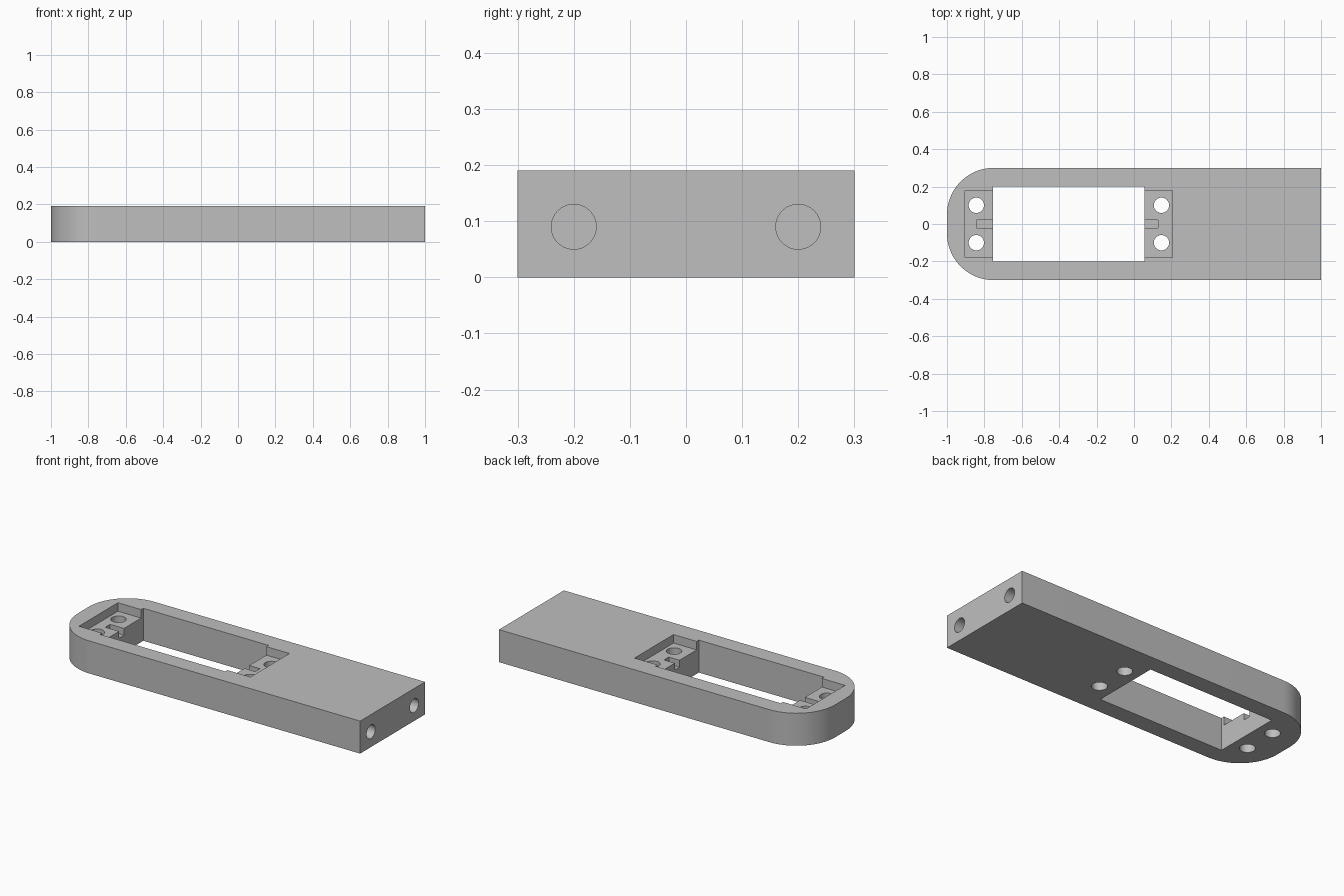
import bpy
import bmesh
from math import cos, sin, pi
from mathutils import Matrix, Vector

cube = bpy.data.objects.get("Cube")
if cube:
    bpy.data.objects.remove(cube, do_unlink=True)

# Main sizes
HALF_W, HEIGHT, CORNER = 0.30, 0.19, 0.25
SLOT_MIN, SLOT_MAX = -0.753, 0.057
POCKET_LEN, POCKET_FLOOR, NOTCH_FLOOR = 0.15, 0.14, 0.10

grey = bpy.data.materials.new("plain_grey")
grey.use_nodes = True
colour = (0.52, 0.52, 0.52, 1)
grey.diffuse_color = colour
grey.node_tree.nodes["Principled BSDF"].inputs["Base Color"].default_value = colour


def make_object(name, bm):
    bmesh.ops.recalc_face_normals(bm, faces=bm.faces)
    mesh = bpy.data.meshes.new(name)
    bm.to_mesh(mesh)
    bm.free()
    mesh.materials.append(grey)
    obj = bpy.data.objects.new(name, mesh)
    bpy.context.collection.objects.link(obj)
    return obj


def box(name, x0, x1, half_y, z0, z1):
    bm = bmesh.new()
    bmesh.ops.create_cube(bm, size=1)
    bmesh.ops.scale(bm, vec=(x1 - x0, 2 * half_y, z1 - z0), verts=bm.verts)
    bmesh.ops.translate(bm, vec=((x0 + x1) / 2, 0, (z0 + z1) / 2), verts=bm.verts)
    return make_object(name, bm)


def cylinder(name, centre, radius, depth, axis="Z"):
    turn = Matrix.Rotation(pi / 2, 4, "Y") if axis == "X" else Matrix()
    bm = bmesh.new()
    bmesh.ops.create_cone(bm, cap_ends=True, segments=48, radius1=radius,
                          radius2=radius, depth=depth,
                          matrix=Matrix.Translation(centre) @ turn)
    return make_object(name, bm)


# Body: bar with two rounded corners at one end
steps = 24
arc = [(-1 + CORNER - CORNER * sin(pi / 2 * i / steps),
        HALF_W - CORNER + CORNER * cos(pi / 2 * i / steps)) for i in range(steps + 1)]
outline = [(1, HALF_W)] + arc
outline += [(x, -y) for x, y in reversed(outline)]
bm = bmesh.new()
base = bm.faces.new([bm.verts.new((x, y, 0)) for x, y in outline])
top = bmesh.ops.extrude_face_region(bm, geom=[base])["geom"]
bmesh.ops.translate(bm, vec=(0, 0, HEIGHT),
                    verts=[v for v in top if isinstance(v, bmesh.types.BMVert)])
body = make_object("bar_body", bm)

# Through slot, end pockets and wire notches
above = HEIGHT + 0.1
cutters = [
    box("slot_cutter", SLOT_MIN, SLOT_MAX, 0.20, -0.1, above),
    box("end_pocket_cutter", SLOT_MIN - POCKET_LEN, SLOT_MIN + 0.05, 0.18, POCKET_FLOOR, above),
    box("middle_pocket_cutter", SLOT_MAX - 0.05, SLOT_MAX + POCKET_LEN, 0.18, POCKET_FLOOR, above),
    box("end_notch_cutter", SLOT_MIN - 0.09, SLOT_MIN + 0.06, 0.022, NOTCH_FLOOR, above - 0.02),
    box("middle_notch_cutter", SLOT_MAX - 0.06, SLOT_MAX + 0.07, 0.022, NOTCH_FLOOR, above - 0.02),
]

# Screw holes through the pockets and blind holes in the square end
for side in (-1, 1):
    for x in (SLOT_MIN - 0.09, SLOT_MAX + 0.09):
        cutters.append(cylinder("screw_hole_cutter", Vector((x, side * 0.1, 0.1)), 0.041, 0.5))
    cutters.append(cylinder("end_hole_cutter", Vector((1, side * 0.2, 0.09)), 0.04, 0.6, "X"))

for cutter in cutters:
    cutter.hide_render = True
    mod = body.modifiers.new(cutter.name, "BOOLEAN")
    mod.operation = "DIFFERENCE"
    mod.solver = "EXACT"
    mod.object = cutter

# Bake the cuts and drop the cutters
graph = bpy.context.evaluated_depsgraph_get()
cut_mesh = bpy.data.meshes.new_from_object(body.evaluated_get(graph))
body.modifiers.clear()
body.data = cut_mesh
for cutter in cutters:
    bpy.data.objects.remove(cutter, do_unlink=True)

bpy.ops.object.select_all(action="DESELECT")
body.select_set(True)
bpy.context.view_layer.objects.active = body
bpy.ops.object.shade_smooth_by_angle(angle=pi / 6)
